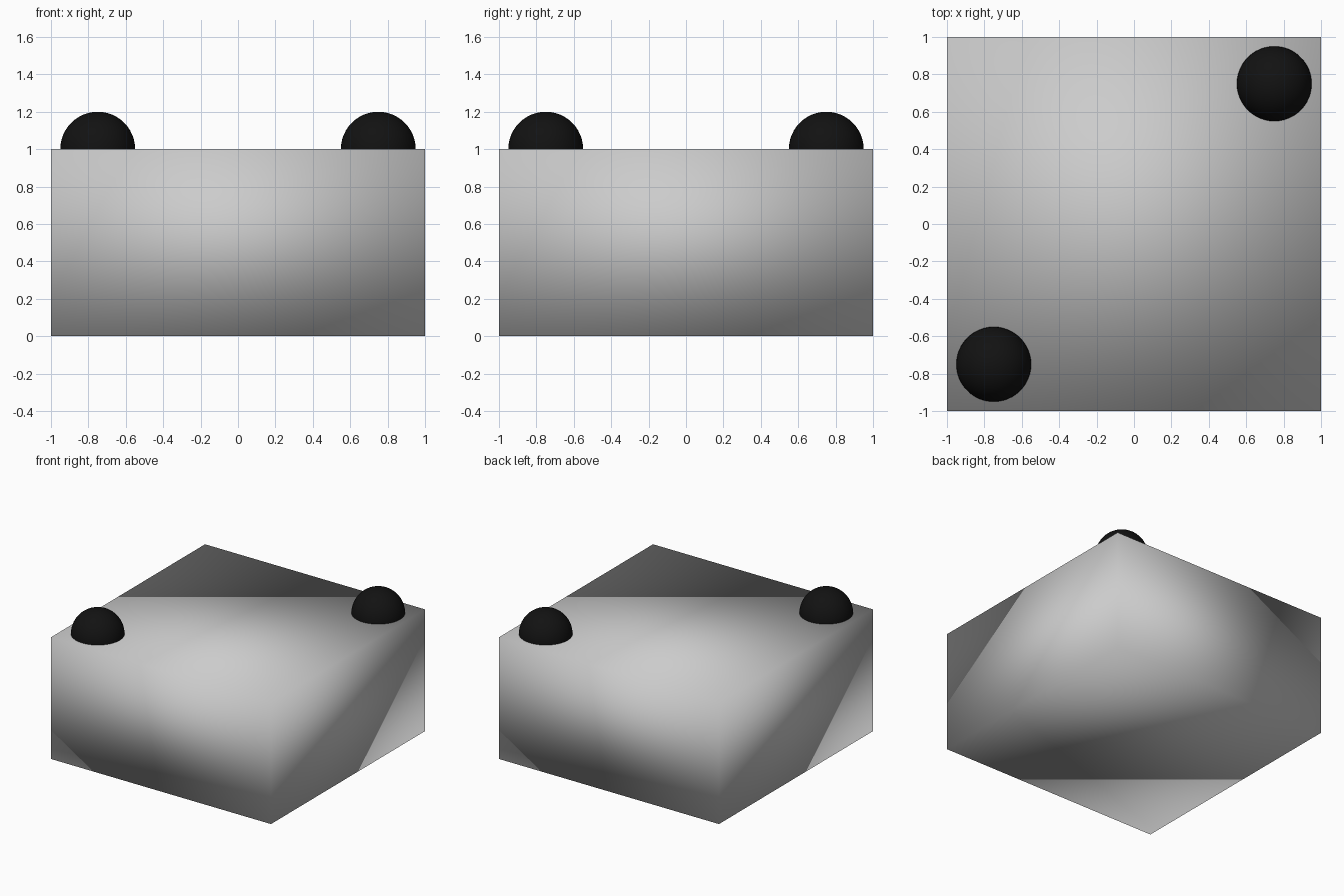
import bpy

if "Cube" in bpy.data.objects:
    bpy.data.objects.remove(bpy.data.objects["Cube"])

# Dark material for the knobs
black = bpy.data.materials.new("black")
black.diffuse_color = (0.006, 0.006, 0.006, 1)
black.use_nodes = True
black.node_tree.nodes["Principled BSDF"].inputs["Base Color"].default_value = black.diffuse_color

# Smooth-shaded slab body
bpy.ops.mesh.primitive_cube_add(size=2, location=(0, 0, 0.5))
body = bpy.context.object
body.name = "body"
body.scale.z = 0.5
bpy.ops.object.transform_apply(location=False, rotation=False, scale=True)
bpy.ops.object.shade_smooth()

# Round knobs half sunk into opposite corners of the top
for name, s in (("front_left_knob", -1), ("back_right_knob", 1)):
    bpy.ops.mesh.primitive_uv_sphere_add(segments=48, ring_count=24, radius=0.2,
                                         location=(0.75 * s, 0.75 * s, 1))
    knob = bpy.context.object
    knob.name = name
    bpy.ops.object.shade_smooth()
    knob.data.materials.append(black)
